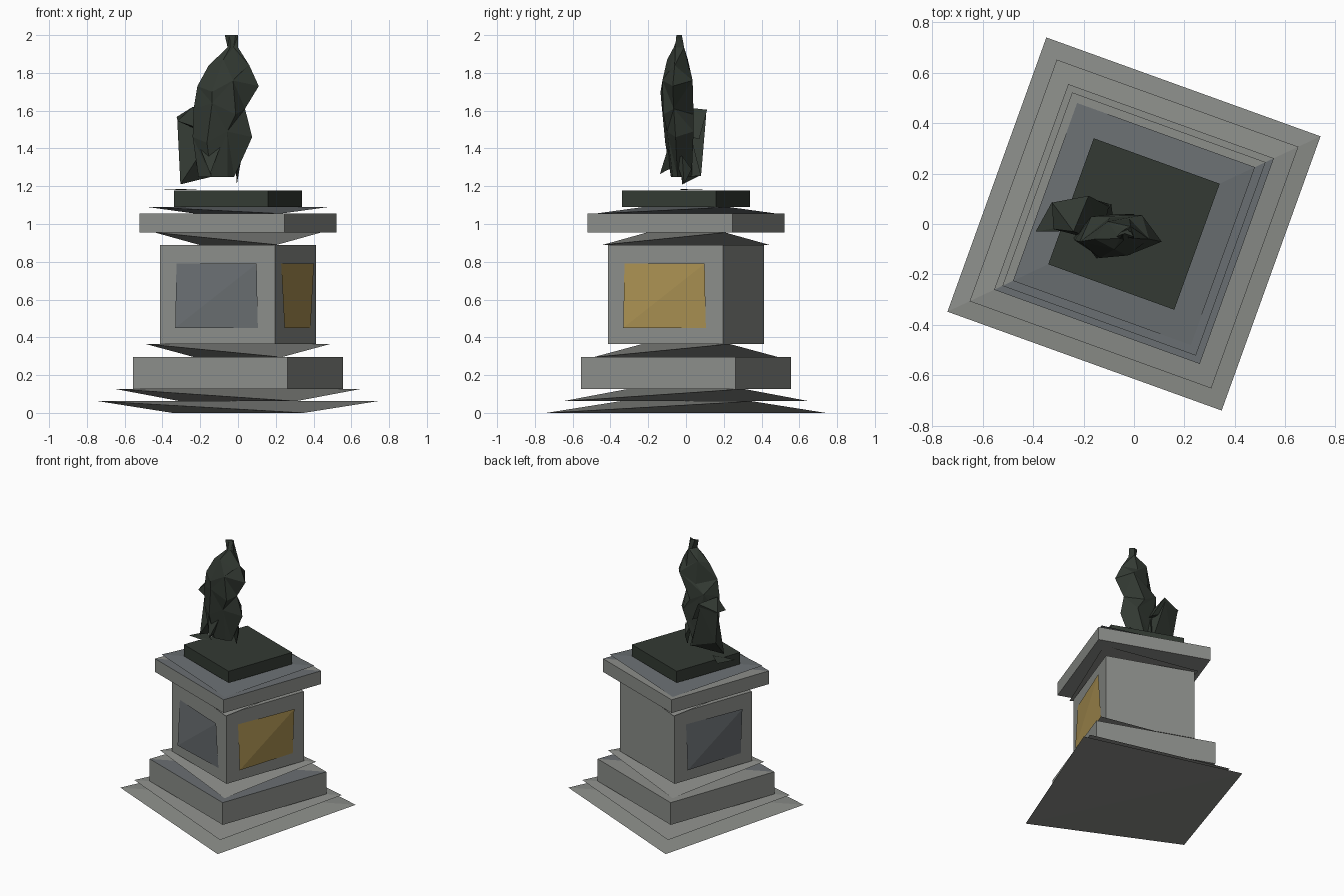
import bpy, bmesh, math
from mathutils import Vector

if "Cube" in bpy.data.objects:
    bpy.data.objects.remove(bpy.data.objects["Cube"])


def mat(name, r, g, b):
    m = bpy.data.materials.new(name)
    m.diffuse_color = [((c / 255 + 0.055) / 1.055) ** 2.4 for c in (r, g, b)] + [1]
    m.use_nodes = True
    m.node_tree.nodes["Principled BSDF"].inputs["Base Color"].default_value = m.diffuse_color
    return m


STONE = mat("stone", 140, 142, 138)
SLATE = mat("slate", 106, 111, 114)
BRASS = mat("brass", 170, 145, 82)
BRONZE = mat("dark_bronze", 51, 58, 51)


def finish(name, bm, *mats):
    bmesh.ops.recalc_face_normals(bm, faces=bm.faces)
    me = bpy.data.meshes.new(name)
    bm.to_mesh(me)
    bm.free()
    for m in mats:
        me.materials.append(m)
    ob = bpy.data.objects.new(name, me)
    bpy.context.collection.objects.link(ob)
    return ob


def hull(name, pts, m):
    bm = bmesh.new()
    vs = [bm.verts.new(p) for p in pts]
    bmesh.ops.convex_hull(bm, input=vs)
    loose = [v for v in bm.verts if not v.link_faces]
    bmesh.ops.delete(bm, geom=loose, context='VERTS')
    return finish(name, bm, m)


def corners(e):
    """Left, front, right, back corners of the turned square."""
    k = 0.47 * e
    return [(-e, -k), (k, -e), (e, k), (-k, e)]


def wedge(name, e, z0, z1, m=STONE):
    """Sloping moulding: side corners high, front and back corners low."""
    return hull(name, [(x, y, (z1, z0)[i % 2]) for i, (x, y) in enumerate(corners(e))], m)


def block(name, e, z0, z1, m=STONE, top=None):
    bm = bmesh.new()
    lo = [bm.verts.new((x, y, z0)) for x, y in corners(e)]
    hi = [bm.verts.new((x, y, z1)) for x, y in corners(e)]
    bm.faces.new(lo)
    for i in range(4):
        j = (i + 1) % 4
        bm.faces.new((lo[i], lo[j], hi[j], hi[i]))
    front = bm.faces.new((hi[0], hi[1], hi[2]))
    bm.faces.new((hi[0], hi[2], hi[3]))
    if top:
        front.material_index = 1
    return finish(name, bm, m, top or m)


# Pedestal, from the ground up
wedge("lower_step", 0.74, 0.0, 0.062)
wedge("upper_step", 0.652, 0.062, 0.127)
block("plinth", 0.555, 0.127, 0.295, top=SLATE)
wedge("base_moulding", 0.49, 0.295, 0.365)
block("pedestal_body", 0.414, 0.365, 0.89)
wedge("neck_moulding", 0.44, 0.89, 0.955)
block("cornice", 0.522, 0.955, 1.055, top=SLATE)
wedge("cap_slope", 0.48, 1.055, 1.09, SLATE)
block("statue_base", 0.34, 1.09, 1.178, BRONZE)

# Plaques on the left, front and right faces, each bowed along one diagonal
c = [Vector((x, y, 0)) for x, y in corners(0.414)]
for name, i, m in (("left_plaque", 3, SLATE), ("front_plaque", 0, SLATE), ("right_plaque", 1, BRASS)):
    a, b = c[i], c[(i + 1) % 4]
    mid, along = (a + b) / 2, (b - a).normalized()
    out = mid.normalized()
    hull(name, [mid + along * u * 0.229 + out * d + Vector((0, 0, z))
                for u, z, d in ((-1, 0.45, 0.021), (1, 0.45, 0.002),
                                (1, 0.79, 0.021), (-1, 0.79, 0.002))], m)

# Statue body: faceted six-sided rings (z, x min, x max, y min, y max)
rings = [(1.25, -0.21, -0.02, -0.08, 0.03), (1.46, -0.24, 0.075, -0.11, 0.04),
         (1.61, -0.235, 0.037, -0.13, 0.04), (1.73, -0.215, 0.11, -0.135, 0.035),
         (1.84, -0.155, 0.06, -0.10, 0.02), (1.935, -0.055, 0.0, -0.065, -0.01),
         (2.0, -0.07, 0.0, -0.04, -0.022)]
bm = bmesh.new()
loops = []
for n, (z, x0, x1, y0, y1) in enumerate(rings):
    s = 0.06 * (-1) ** n
    w = x1 - x0
    ym = (y0 + y1) / 2 - 0.02
    dz = 0.03 * (-1) ** n if 0 < n < 5 else 0
    plan = [(x0, ym, 0), (x0 + w * (0.3 + s), y0, dz), (x0 + w * (0.7 + 2 * s), y0 + 0.01, -dz),
            (x1, ym, 0), (x0 + w * (0.7 - s), y1, -dz), (x0 + w * (0.3 - s), y1 - 0.01, dz)]
    loops.append([bm.verts.new((x, y, z + d)) for x, y, d in plan])
for n in range(len(loops) - 1):
    p, q = loops[n], loops[n + 1]
    for i in range(6):
        j = (i + 1) % 6
        if (i + n) % 2:
            tris = ((p[i], p[j], q[j]), (p[i], q[j], q[i]))
        else:
            tris = ((p[i], p[j], q[i]), (p[j], q[j], q[i]))
        for t in tris:
            bm.faces.new(t)
bm.faces.new(loops[0])
bm.faces.new(loops[-1])
finish("statue_body", bm, BRONZE)

# Drapery at the side and the ragged hem
hull("side_drape_upper", [(-0.325, 0.085, 1.567), (-0.24, -0.03, 1.62), (-0.18, 0.112, 1.605),
                          (-0.13, -0.07, 1.48), (-0.32, -0.02, 1.545), (-0.10, 0.07, 1.45)], BRONZE)
hull("side_drape_lower", [(-0.322, 0.08, 1.56), (-0.19, 0.107, 1.58), (-0.13, -0.05, 1.48),
                          (-0.305, -0.02, 1.21), (-0.245, 0.02, 1.30), (-0.10, 0.08, 1.26),
                          (-0.29, 0.06, 1.32)], BRONZE)
hull("front_hem", [(-0.147, -0.138, 1.265), (-0.20, -0.07, 1.40), (-0.09, -0.09, 1.42),
                   (-0.13, -0.03, 1.32)], BRONZE)
hull("rear_hem", [(-0.22, 0.03, 1.25), (-0.09, 0.08, 1.255), (-0.08, 0.0, 1.25),
                  (-0.12, 0.03, 1.45)], BRONZE)
hull("hem_point", [(-0.006, -0.01, 1.21), (-0.008, -0.06, 1.35), (0.02, -0.02, 1.36),
                   (-0.012, 0.03, 1.29)], BRONZE)
# Thin trailing edge lying on the base
hull("trailing_hem", [(-0.39, -0.03, 1.184), (-0.325, 0.088, 1.184), (-0.22, 0.0, 1.184),
                      (-0.30, -0.03, 1.18)], BRONZE)
